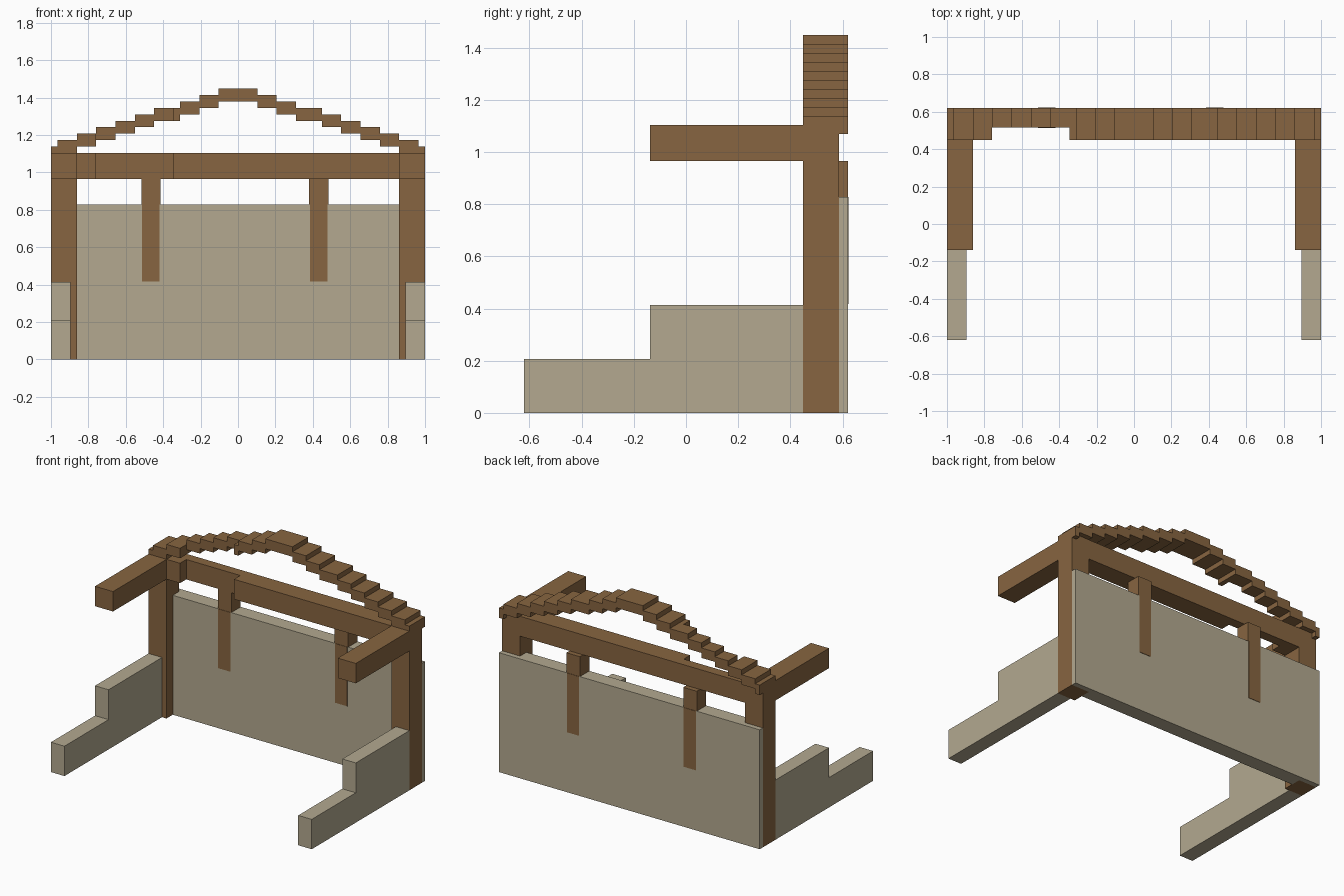
import bpy
import bmesh

cube = bpy.data.objects.get("Cube")
if cube:
    bpy.data.objects.remove(cube, do_unlink=True)

U = 1 / 29  # grid step: the whole design sits on this module


def material(name, color):
    mat = bpy.data.materials.new(name)
    mat.use_nodes = True
    mat.diffuse_color = color
    mat.node_tree.nodes["Principled BSDF"].inputs["Base Color"].default_value = color
    return mat


WOOD = material("brown wood", (0.242, 0.130, 0.052, 1))
STONE = material("beige plaster", (0.451, 0.397, 0.279, 1))


def prism(name, profile, x0, x1, mat):
    """Extrude a (y, z) outline from x0 to x1, all in grid steps."""
    bm = bmesh.new()
    face = bm.faces.new([bm.verts.new((x0 * U, y * U, z * U)) for y, z in profile])
    ext = bmesh.ops.extrude_face_region(bm, geom=[face])
    moved = [v for v in ext["geom"] if isinstance(v, bmesh.types.BMVert)]
    bmesh.ops.translate(bm, verts=moved, vec=((x1 - x0) * U, 0, 0))
    bmesh.ops.recalc_face_normals(bm, faces=bm.faces)
    mesh = bpy.data.meshes.new(name)
    bm.to_mesh(mesh)
    bm.free()
    mesh.materials.append(mat)
    obj = bpy.data.objects.new(name, mesh)
    bpy.context.collection.objects.link(obj)
    return obj


def box(name, x, y, z, mat):
    outline = [(y[0], z[0]), (y[1], z[0]), (y[1], z[1]), (y[0], z[1])]
    return prism(name, outline, x[0], x[1], mat)


# Back wall: thick panel between the posts, thin skin running behind them
box("back_wall", (-25, 25), (15, 17), (0, 24), STONE)
box("back_wall_skin", (-29, 29), (17, 18), (0, 24), STONE)

# Corner posts, forward arms and stepped side walls
STEPPED = [(-18, 0), (13, 0), (13, 12), (-4, 12), (-4, 6), (-18, 6)]
for side, x0, wall_x0 in (("left", 25, 26), ("right", -29, -29)):
    box(f"{side}_post", (x0, x0 + 4), (13, 17), (0, 32), WOOD)
    box(f"{side}_arm", (x0, x0 + 4), (-4, 13), (28, 32), WOOD)
    prism(f"{side}_side_wall", STEPPED, wall_x0, wall_x0 + 3, STONE)

# Cross beam, with a shallower stretch on the right
for name, x0, x1, front in (("beam_right_end", -25, -22, 13),
                            ("beam_recess", -22, -10, 15),
                            ("beam_main", -10, 25, 13)):
    box(name, (x0, x1), (front, 17), (28, 32), WOOD)

# Short struts above the wall, continued as thin strips down both wall faces
for side, x0 in (("left", 11), ("right", -15)):
    box(f"{side}_strut", (x0, x0 + 3), (15, 18), (24, 28), WOOD)
    strip = (x0 + 0.15, x0 + 2.85)
    box(f"{side}_strip_front", strip, (14.92, 15), (12.1, 24), WOOD)
    box(f"{side}_strip_back", strip, (18, 18.08), (12.1, 24), WOOD)

# Stepped arch: each block is two steps tall and drops one step outwards
box("arch_crown", (-3, 3), (13, 18), (40, 42), WOOD)
edges = [3, 6, 9, 13, 16, 19, 22, 25, 28, 29]
for i, (a, b) in enumerate(zip(edges, edges[1:])):
    z = (39 - i, 41 - i)
    box(f"left_arch_block_{i + 1}", (a, b), (13, 18), z, WOOD)
    # The right half is set back above the shallow part of the beam
    front = 15 if 9 <= a < 22 else 13
    if a == 9:
        box("right_arch_block_edge", (-10, -9), (13, 18), z, WOOD)
        a = 10
    box(f"right_arch_block_{i + 1}", (-b, -a), (front, 18), z, WOOD)
